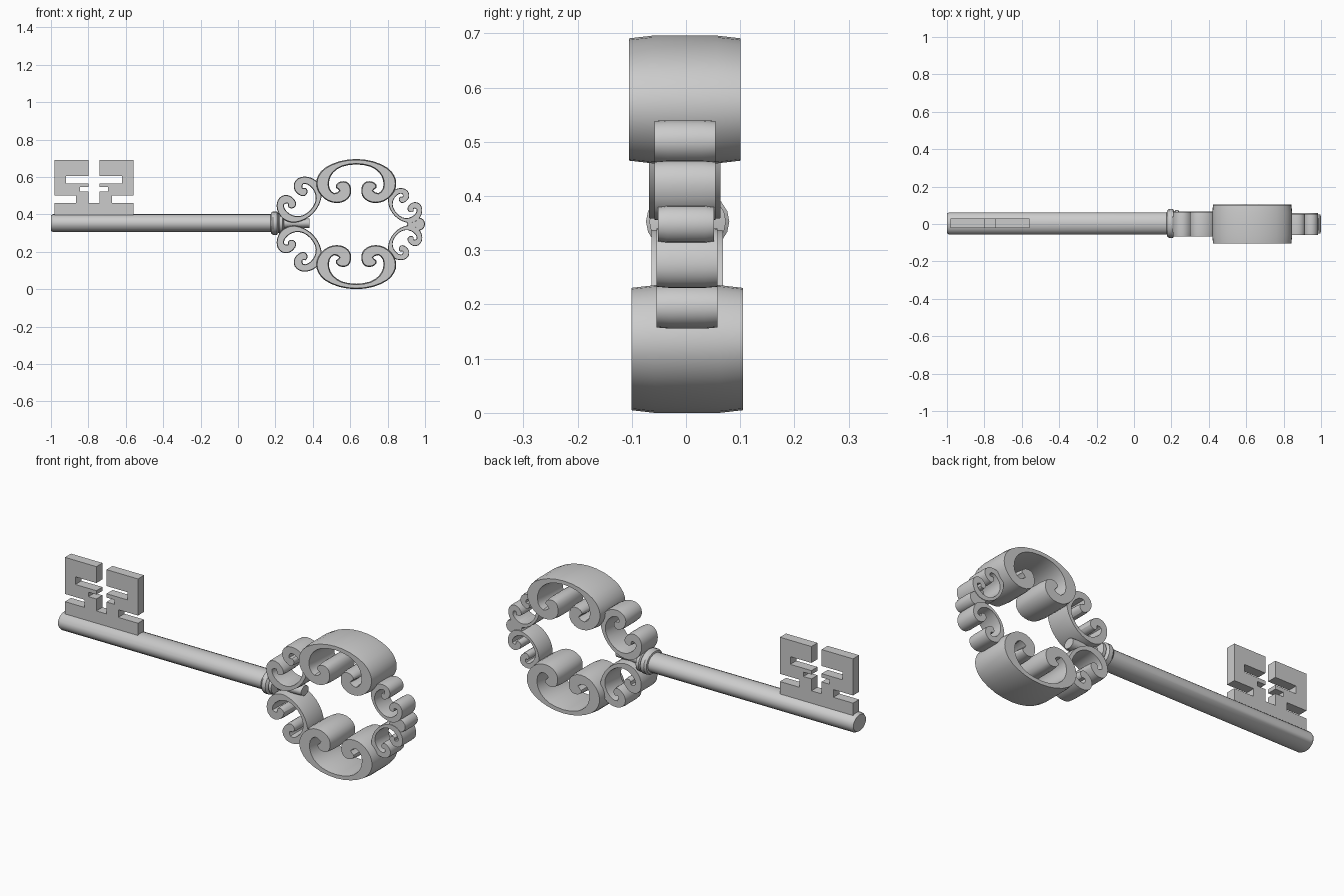
import bpy, bmesh, math
from mathutils import Vector
from mathutils.geometry import tessellate_polygon

if "Cube" in bpy.data.objects:
    bpy.data.objects.remove(bpy.data.objects["Cube"])

AXIS = 0.348  # height of the key's long axis


def finish(bm, name):
    bmesh.ops.recalc_face_normals(bm, faces=bm.faces)
    me = bpy.data.meshes.new(name)
    bm.to_mesh(me)
    bm.free()
    ob = bpy.data.objects.new(name, me)
    bpy.context.collection.objects.link(ob)
    bpy.ops.object.select_all(action='DESELECT')
    ob.select_set(True)
    bpy.context.view_layer.objects.active = ob
    bpy.ops.object.shade_smooth_by_angle(angle=math.radians(30))
    return ob


def bridge(bm, rings):
    for a, b in zip(rings, rings[1:]):
        n = len(a)
        for i in range(n):
            j = (i + 1) % n
            bm.faces.new((a[i], a[j], b[j], b[i]))
    for ring in (rings[0], rings[-1]):
        for tri in tessellate_polygon([[v.co for v in ring]]):
            bm.faces.new([ring[i] for i in tri])


def inset(pts, d):
    """Move a closed outline inwards by d."""
    area = sum(p.cross(q) for p, q in zip(pts, pts[1:] + pts[:1]))
    s = 1 if area > 0 else -1
    out = []
    for i, p in enumerate(pts):
        t = (pts[(i + 1) % len(pts)] - pts[i - 1]).normalized()
        out.append(p + Vector((-t.y, t.x)) * d * s)
    return out


def slab(name, pts, layers, y0=0.0):
    """Extrude an x,z outline along y; layers are (y, inset)."""
    bm = bmesh.new()
    bridge(bm, [[bm.verts.new((p.x, y + y0, p.y)) for p in inset(pts, d)]
                for y, d in layers])
    return finish(bm, name)


def mirrored(half):
    """Complete a half outline by mirroring it across the local x = 0 line."""
    pts = [Vector(p) for p in half]
    return pts + [Vector((-p.x, p.y)) for p in reversed(pts) if abs(p.x) > 1e-6]


def smooth(pts, steps=2):
    """Closed Catmull-Rom subdivision."""
    n, out = len(pts), []
    for i in range(n):
        a, b, c, d = pts[i - 1], pts[i], pts[(i + 1) % n], pts[(i + 2) % n]
        for k in range(steps):
            t = k / steps
            out.append(0.5 * (2 * b + (c - a) * t + (2 * a - 5 * b + 4 * c - d) * t * t
                              + (3 * b - a - 3 * c + d) * t ** 3))
    return out


# Shaft with collar and inner rod, turned around the long axis
bm = bmesh.new()
profile = [(-1, .042), (-.988, .048), (.175, .048), (.177, .056), (.187, .062),
           (.208, .062), (.217, .051), (.222, .057), (.238, .057), (.246, .03), (.382, .025)]
rings = []
for x, r in profile:
    rings.append([bm.verts.new((x, .003 + 1.24 * r * math.cos(a), AXIS + .005 + r * math.sin(a)))
                  for a in [math.tau * i / 20 for i in range(20)]])
bridge(bm, rings)
finish(bm, "shaft")

# Bit: flat plate with symmetric wards
half_bit = [(.21, .37), (.21, .46), (.097, .46), (.097, .50), (.21, .50), (.21, .69),
            (.029, .69), (.029, .605), (.15, .605), (.15, .565), (.029, .565),
            (.029, .545), (.075, .545), (.075, .522), (.029, .522), (.029, .46)]
bit = [p + Vector((-.77, 0)) for p in mirrored(half_bit)]
slab("bit", bit, [(-.025, 0), (.025, 0)], .004)

# Half outline of a C-scroll (hundredths): outer edge, curl, crevice, inner edge
half_scroll = [(0, 34.8), (-9, 33.6), (-16.6, 30.2), (-20.3, 26), (-21.4, 21.7),
               (-20.3, 17.4), (-17.1, 13.6), (-12.8, 11.5), (-8, 11.5), (-4.3, 13.6),
               (-2.7, 16.8), (-3.2, 20.6), (-5.3, 22.7), (-8.6, 22.7), (-10.7, 21.1),
               (-10.7, 19.3), (-9, 17.9), (-11.8, 16.6), (-14.2, 19), (-14.4, 23.3),
               (-12.3, 27.5), (-7.5, 30.7), (0, 31.9)]
scroll = [(p - Vector((0, 23))) * .01 for p in smooth(mirrored(half_scroll))]


def scroll_part(name, x, z, su, sv, turn, depth, bevel):
    c, s = math.cos(turn), math.sin(turn)
    for side, label in ((1, "upper"), (-1, "lower")):
        pts = []
        for p in scroll:
            u, v = p.x * su, p.y * sv
            pts.append(Vector((x + u * c - v * s, AXIS + side * (z + u * s + v * c))))
        m = depth * .58
        slab(f"{label}_{name}", pts, [(-depth, bevel), (-m, 0), (m, 0), (depth, bevel)],
             -.002 * side)


# Bow scrolls, each mirrored above and below the axis
scroll_part("large_scroll", .632, .23, 1, 1, 0, .103, .005)
scroll_part("collar_scroll", .335, .124, .63, .8, math.radians(-133), .066, .003)
scroll_part("tip_scroll", .888, .094, .48, .6, math.radians(133), .056, .002)

# Lobed finial at the tip
for i, (x, z, r) in enumerate([(.965, 0, .035), (.927, .013, .025), (.927, -.013, .025)]):
    pts = [Vector((x + r * math.cos(math.tau * k / 16), AXIS + z + r * math.sin(math.tau * k / 16)))
           for k in range(16)]
    slab(f"finial_lobe_{i + 1}", pts, [(-.052, .003), (-.035, 0), (.035, 0), (.052, .003)])
